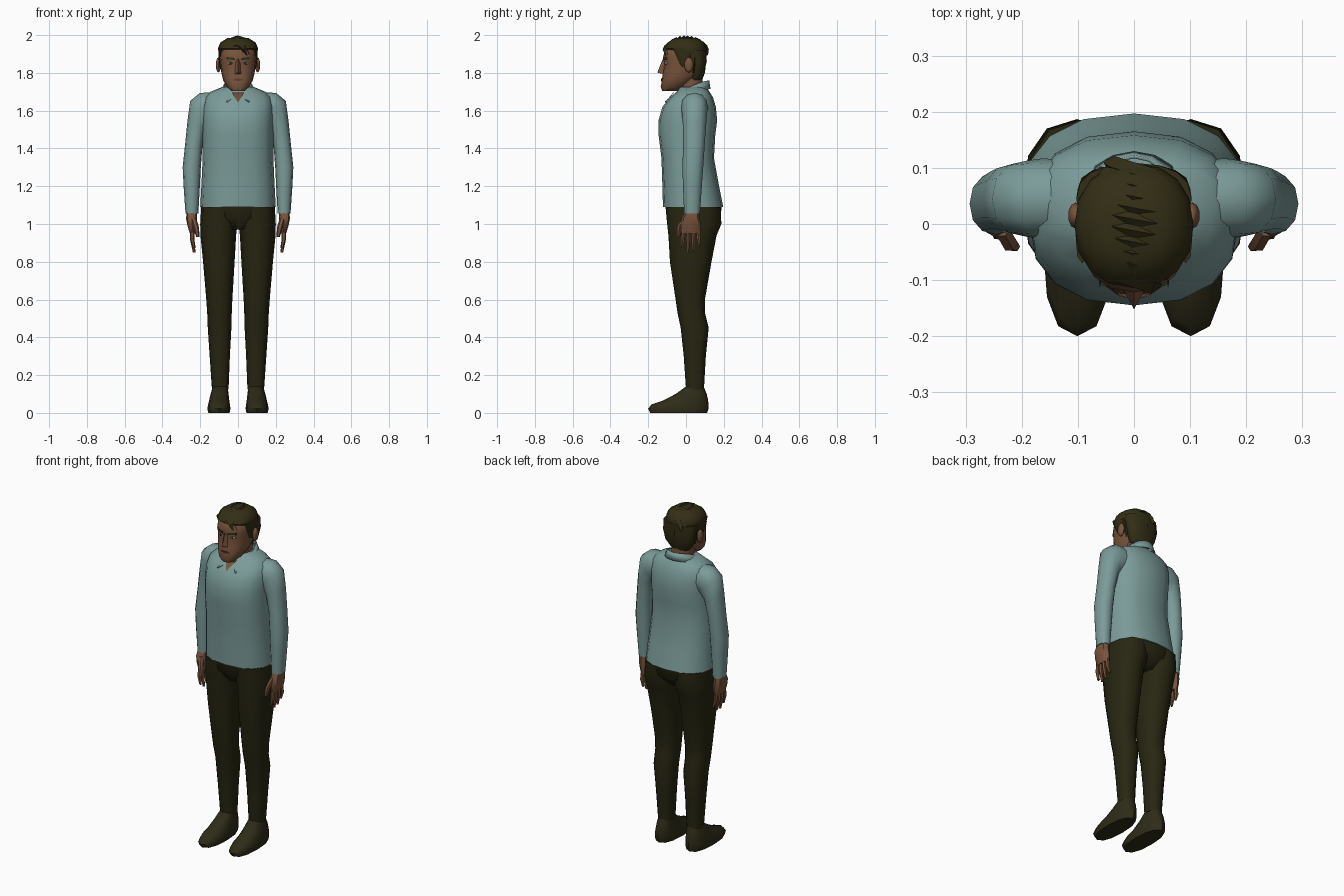
import bpy, bmesh, math
from mathutils import Vector

if "Cube" in bpy.data.objects:
    bpy.data.objects.remove(bpy.data.objects["Cube"])


def material(name, rgb):
    m = bpy.data.materials.new(name)
    m.diffuse_color = (*rgb, 1)
    m.use_nodes = True
    m.node_tree.nodes["Principled BSDF"].inputs["Base Color"].default_value = m.diffuse_color
    return m


SHIRT = material("shirt teal", (0.20, 0.33, 0.32))
TROUSER = material("trouser dark olive", (0.021, 0.019, 0.006))
SHOE = material("shoe dark brown", (0.027, 0.024, 0.009))
HAIR = material("hair dark brown", (0.032, 0.027, 0.008))
SKIN = material("skin brown", (0.19, 0.088, 0.046))
LIP = material("lip brown", (0.11, 0.05, 0.03))
EYE = material("eye grey", (0.22, 0.22, 0.21))
IRIS = material("iris dark", (0.015, 0.015, 0.015))


def finish(name, bm, mat, mirror=False, angle=50):
    """Turn a bmesh into an object with smooth faces and sharp hard edges."""
    bmesh.ops.recalc_face_normals(bm, faces=bm.faces)
    for f in bm.faces:
        f.smooth = True
    for e in bm.edges:
        if len(e.link_faces) == 2 and e.calc_face_angle(0) > math.radians(angle):
            e.smooth = False
    me = bpy.data.meshes.new(name)
    bm.to_mesh(me)
    bm.free()
    me.materials.append(mat)
    ob = bpy.data.objects.new(name, me)
    bpy.context.collection.objects.link(ob)
    if mirror:
        ob.modifiers.new("mirror", 'MIRROR')
    return ob


def ring(c, u, v, n=12, p=2.0):
    """Superellipse ring round c with half axes u and v."""
    c, u, v, pts = Vector(c), Vector(u), Vector(v), []
    for i in range(n):
        a = 2 * math.pi * i / n
        co, si = math.cos(a), math.sin(a)
        pts.append(c + u * math.copysign(abs(co) ** (2 / p), co)
                   + v * math.copysign(abs(si) ** (2 / p), si))
    return pts


def loft(bm, rings):
    rows = [[bm.verts.new(q) for q in r] for r in rings]
    n = len(rows[0])
    for a, b in zip(rows, rows[1:]):
        for i in range(n):
            j = (i + 1) % n
            bm.faces.new((a[i], a[j], b[j], b[i]))
    bm.faces.new(rows[0])
    bm.faces.new(rows[-1])


def stack(name, levels, mat, n=12, p=2.2, mirror=False):
    """Loft of horizontal rings given as (z, x0, x1, y0, y1)."""
    bm = bmesh.new()
    loft(bm, [ring(((x0 + x1) / 2, (y0 + y1) / 2, z), ((x1 - x0) / 2, 0, 0),
                   (0, (y1 - y0) / 2, 0), n, p) for z, x0, x1, y0, y1 in levels])
    return finish(name, bm, mat, mirror)


def centred(levels):
    return [(z, -w, w, y0, y1) for z, w, y0, y1 in levels]


def plate(name, pts, mat, mirror=False, depth=0.004):
    """Thin plate facing the front."""
    bm = bmesh.new()
    a = [bm.verts.new(q) for q in pts]
    b = [bm.verts.new((q[0], q[1] + depth, q[2])) for q in pts]
    bm.faces.new(a)
    bm.faces.new(b)
    for i in range(len(a)):
        j = (i + 1) % len(a)
        bm.faces.new((a[i], a[j], b[j], b[i]))
    return finish(name, bm, mat, mirror)


def ball(name, c, r, mat):
    bm = bmesh.new()
    bmesh.ops.create_uvsphere(bm, u_segments=10, v_segments=7, radius=1)
    for v in bm.verts:
        v.co = Vector([c[k] + v.co[k] * r[k] for k in range(3)])
    return finish(name, bm, mat, True)


# Shirt body
stack("shirt_body", centred([
    (1.09, .20, -.122, .197), (1.20, .194, -.125, .175), (1.35, .187, -.13, .148),
    (1.47, .187, -.145, .155), (1.55, .187, -.145, .165), (1.62, .187, -.125, .158),
    (1.67, .178, -.085, .143), (1.70, .145, -.05, .125), (1.725, .085, -.035, .105)]),
    SHIRT, 16, 2.4)

# Sleeves: rings turn from the shoulder socket down to the wrist
bm = bmesh.new()
loft(bm, [ring((x, y, z), (ra * math.cos(math.radians(t)), 0, ra * math.sin(math.radians(t))),
               (0, ry, 0), 12, 2.2) for x, y, z, t, ra, ry in [
    (.135, .045, 1.615, 82, .082, .07), (.163, .045, 1.615, 64, .088, .072),
    (.19, .045, 1.595, 42, .085, .068), (.217, .045, 1.53, 18, .053, .062),
    (.234, .042, 1.42, 5, .046, .057), (.245, .036, 1.30, 0, .048, .055),
    (.245, .034, 1.20, 0, .043, .05), (.244, .032, 1.055, 0, .034, .042)]])
finish("sleeve", bm, SHIRT, True)

# Collar: folded band that drops toward the front and ends in two points
bm = bmesh.new()
rows = []
for i in range(17):
    th = .2 + (2 * math.pi - .4) * i / 16
    s, c = math.sin(th), math.cos(th)
    z = 1.76 - .085 * ((1 + c) / 2) ** 1.5
    top, low = (.078 * s, .028 - .095 * c, z), (.104 * s, .025 - .105 * c, z - .045)
    if i in (0, 16):
        low = (math.copysign(.062, s), -.112, 1.65)
    rows.append((bm.verts.new(top), bm.verts.new(low)))
for a, b in zip(rows, rows[1:]):
    bm.faces.new((a[0], b[0], b[1], a[1]))
ob = finish("collar", bm, SHIRT)
ob.modifiers.new("thickness", 'SOLIDIFY').thickness = .006

# Open neckline and neck
plate("neckline", [(0, -.113, 1.643), (.034, -.066, 1.697), (-.034, -.066, 1.697)], SKIN)
stack("neck", centred([(1.64, .065, -.035, .095), (1.72, .062, -.035, .09),
                       (1.82, .062, -.05, .085)]), SKIN)

# Hands: palm, four fingers and a thumb
stack("palm", [(1.08, .216, .27, 0, .068), (1.03, .217, .275, -.024, .074),
               (.99, .217, .267, -.028, .078), (.95, .222, .255, -.024, .076)], SKIN, 8, 2.5, True)
bm = bmesh.new()
digits = [((.241, y, .97), (.243, y + dy / 2, .92), (.232, y + dy, z), .0115) for y, dy, z in
          [(-.013, -.008, .872), (.012, -.002, .85), (.037, .003, .855), (.062, .01, .88)]]
digits.append(((.237, -.008, 1.035), (.222, -.034, .985), (.212, -.04, .93), .015))
for a, b, c, r in digits:
    loft(bm, [ring(q, (r * k, 0, 0), (0, r * k, 0), 6) for q, k in ((a, 1), (b, 1), (c, .6))])
finish("fingers", bm, SKIN, True)

# Trousers: hips and legs
stack("trouser_hips", centred([(.97, .05, -.06, .13), (1.03, .17, -.10, .182),
                               (1.10, .195, -.11, .19)]), TROUSER, 16, 2.4)
stack("trouser_leg", [
    (1.09, 0, .195, -.108, .185), (1.0, .003, .20, -.10, .187), (.94, .01, .199, -.093, .162),
    (.80, .018, .185, -.085, .135), (.60, .03, .168, -.055, .10), (.53, .033, .163, -.045, .10),
    (.45, .035, .16, -.028, .12), (.30, .043, .15, -.012, .105), (.125, .05, .138, 0, .095)],
    TROUSER, 12, 2.3, True)

# Shoes
stack("shoe", [(0, .045, .157, -.19, .112), (.022, .04, .162, -.2, .119),
               (.045, .043, .158, -.183, .119), (.066, .046, .153, -.12, .117),
               (.10, .05, .145, -.055, .11), (.14, .055, .133, 0, .093)], SHOE, 12, 2.4, True)

# Head, nose, brow and ears
stack("head", centred([
    (1.703, .035, -.125, -.05), (1.725, .058, -.134, 0), (1.76, .078, -.128, .04),
    (1.80, .088, -.123, .085), (1.85, .094, -.115, .095), (1.88, .097, -.122, .098),
    (1.92, .096, -.112, .098), (1.955, .08, -.085, .08), (1.975, .035, -.04, .04)]),
    SKIN, 16, 2.3)
bm = bmesh.new()
bottom = [bm.verts.new(q) for q in ((-.022, -.112, 1.792), (.022, -.112, 1.792), (0, -.152, 1.802))]
top = [bm.verts.new(q) for q in ((-.012, -.108, 1.875), (.012, -.108, 1.875), (0, -.124, 1.872))]
loft_faces = [bottom, top] + [(bottom[i], bottom[(i + 1) % 3], top[(i + 1) % 3], top[i]) for i in range(3)]
for f in loft_faces:
    bm.faces.new(f)
finish("nose", bm, SKIN)
ball("ear", (.104, .015, 1.842), (.014, .024, .04), SKIN)

# Eyes, eyebrows and mouth
ball("eye", (.039, -.103, 1.852), (.017, .0095, .009), EYE)
ball("iris", (.039, -.109, 1.852), (.006, .005, .007), IRIS)
plate("eyebrow", [(.016, -.123, 1.868), (.062, -.107, 1.872), (.06, -.108, 1.884),
                  (.018, -.123, 1.879)], HAIR, True, .008)
plate("mouth", [(-.03, -.124, 1.762), (0, -.133, 1.757), (.03, -.124, 1.762),
                (.012, -.132, 1.769), (-.012, -.132, 1.769)], LIP, False, .008)

# Hair: back, crown and sideburns
stack("hair_back", centred([(1.762, .058, .01, .085), (1.80, .086, .022, .1),
                            (1.86, .1, .02, .107), (1.92, .103, -.02, .109)]), HAIR, 16, 2.3)
stack("hair_crown", centred([(1.905, .103, -.085, .108), (1.93, .106, -.114, .108),
                             (1.96, .094, -.098, .098), (1.985, .055, -.06, .06)]), HAIR, 16, 2.2)
stack("sideburn", [(1.83, .085, .097, -.02, .015), (1.87, .08, .102, -.045, .03),
                   (1.93, .08, .104, -.07, .03)], HAIR, 8, 2.5, True)

# Hair locks swept across the crown from the parting side
bm = bmesh.new()
for i in range(10):
    y0 = -.082 + .182 * i / 9
    rings = []
    for k, (deg, r) in enumerate([(158, .008), (125, .017), (92, .019), (58, .018), (20, .003)]):
        a = math.radians(deg)
        y = max(-.108, min(.108, y0 + .014 - .012 * k))
        s = math.sqrt(1 - (y / .125) ** 2)
        d = Vector((math.cos(a), 0, math.sin(a)))
        c = Vector((0, y, 1.875)) + Vector((.1 * d.x, 0, .105 * d.z)) * s
        rings.append(ring(c, d * r, (0, r * 1.1, 0), 4))
    loft(bm, rings)
finish("hair_locks", bm, HAIR, False, 35)
# Back locks hanging from the crown to the nape
bm = bmesh.new()
for i in range(7):
    a = math.radians(-66 + 22 * i)
    d = Vector((math.sin(a), math.cos(a), 0))
    t = Vector((d.y, -d.x, 0))
    loft(bm, [ring(d * q + Vector((0, 0, z)), d * r, t * r * 1.6, 4) for q, z, r in
              ((.06, 1.965, .012), (.093, 1.925, .015), (.098, 1.86, .012), (.092, 1.80, .003))])
finish("hair_back_locks", bm, HAIR, False, 35)
